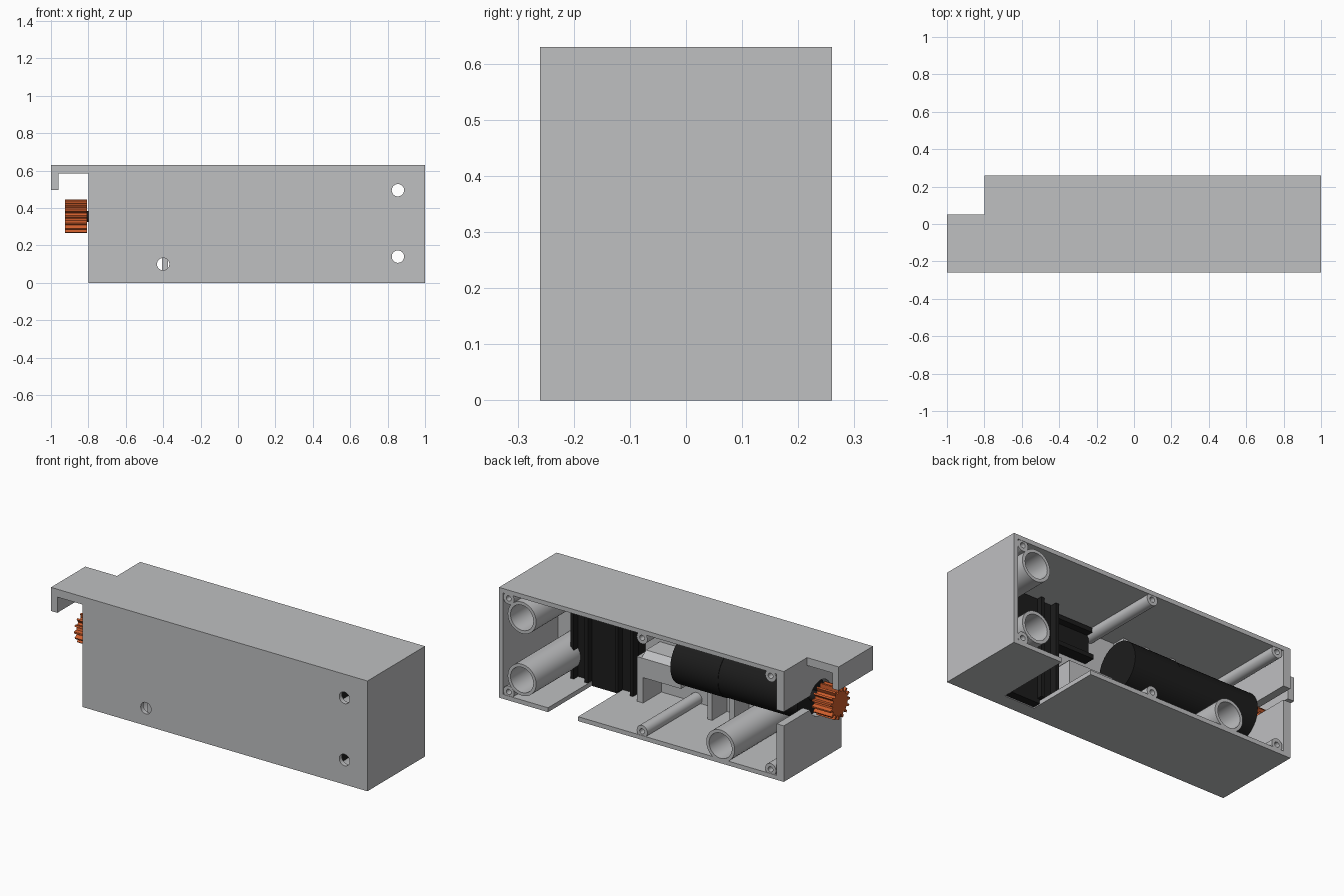
import bpy, bmesh, math
from mathutils import Vector, Matrix

cube = bpy.data.objects.get("Cube")
if cube:
    bpy.data.objects.remove(cube, do_unlink=True)


def material(name, rgb):
    m = bpy.data.materials.new(name)
    m.use_nodes = True
    m.diffuse_color = (*rgb, 1)
    bsdf = m.node_tree.nodes["Principled BSDF"]
    bsdf.inputs["Base Color"].default_value = (*rgb, 1)
    bsdf.inputs["Roughness"].default_value = 0.6
    return m


GREY = material("light grey plastic", (0.52, 0.525, 0.535))
BLACK = material("black plastic", (0.012, 0.012, 0.012))
ORANGE = material("orange gear", (0.62, 0.11, 0.025))


def finish(name, bm, mat, smooth=False):
    bmesh.ops.recalc_face_normals(bm, faces=bm.faces)
    me = bpy.data.meshes.new(name)
    bm.to_mesh(me)
    bm.free()
    ob = bpy.data.objects.new(name, me)
    bpy.context.collection.objects.link(ob)
    me.materials.append(mat)
    if smooth:
        bpy.ops.object.select_all(action="DESELECT")
        ob.select_set(True)
        bpy.context.view_layer.objects.active = ob
        bpy.ops.object.shade_smooth_by_angle(angle=math.radians(35))
    return ob


def box(name, xs, ys, zs, mat=GREY):
    bm = bmesh.new()
    bmesh.ops.create_cube(bm, size=1)
    for v in bm.verts:
        v.co = Vector([(r[0] + r[1]) / 2 + c * (r[1] - r[0])
                       for c, r in zip(v.co, (xs, ys, zs))])
    return finish(name, bm, mat)


def prism(name, outline, xs, mat=GREY):
    """Extrude a (y, z) outline along x."""
    bm = bmesh.new()
    face = bm.faces.new([bm.verts.new((xs[0], y, z)) for y, z in outline])
    new = bmesh.ops.extrude_face_region(bm, geom=[face])["geom"]
    bmesh.ops.translate(bm, vec=(xs[1] - xs[0], 0, 0),
                        verts=[g for g in new if isinstance(g, bmesh.types.BMVert)])
    return finish(name, bm, mat)


def lathe(name, profile, origin, axis, mat=GREY, sides=40):
    """Revolve a closed (radius, distance) profile about the x or y axis."""
    bm = bmesh.new()
    rings = []
    for i in range(sides):
        a = math.tau * i / sides
        ring = []
        for r, t in profile:
            u, v = r * math.cos(a), r * math.sin(a)
            co = (t, u, v) if axis == "x" else (u, t, v)
            ring.append(bm.verts.new(Vector(co) + Vector(origin)))
        rings.append(ring)
    n = len(profile)
    for i in range(sides):
        a, b = rings[i], rings[(i + 1) % sides]
        for j in range(n):
            k = (j + 1) % n
            if profile[j][0] or profile[k][0]:
                bm.faces.new((a[j], a[k], b[k], b[j]))
    bmesh.ops.remove_doubles(bm, verts=bm.verts, dist=1e-5)
    return finish(name, bm, mat, True)


def rod(name, r, start, end, origin, axis, mat=GREY):
    return lathe(name, [(0, start), (r, start), (r, end), (0, end)], origin, axis, mat)


def cut(target, cutter):
    cutter.hide_render = True
    mod = target.modifiers.new("cut", "BOOLEAN")
    mod.operation = "DIFFERENCE"
    mod.solver = "EXACT"
    mod.object = cutter
    bpy.ops.object.select_all(action="DESELECT")
    target.select_set(True)
    bpy.context.view_layer.objects.active = target
    bpy.ops.object.modifier_apply(modifier=mod.name)
    bpy.data.objects.remove(cutter, do_unlink=True)


TOP, BACK, FRONT, INNER = 0.63, 0.26, -0.26, -0.235
AXIS_Y, AXIS_Z = -0.07, 0.355
TUBES = [(-0.4, 0.1), (0.855, 0.495), (0.855, 0.14)]

# Open-backed case
case = box("case", (-0.8, 1), (FRONT, BACK), (0, TOP))
cut(case, box("cavity", (-0.755, 0.975), (INNER, 0.4), (0.025, 0.605)))
cut(case, box("floor_notch", (0.5, 0.69), (-0.18, 0.4), (-0.1, 0.1)))
cut(case, box("shaft_slot", (-0.9, -0.72), (AXIS_Y, 0.4), (0.32, 0.4)))
cut(case, rod("gear_opening", 0.1, -0.9, -0.72, (0, AXIS_Y, AXIS_Z), "x"))
for x, z in TUBES:
    cut(case, rod("bolt_hole", 0.033, -0.4, -0.2, (x, 0, z), "y"))

# Hooked tab beside the gear
prism_tab = box("hook_tab", (-1, -0.79), (FRONT, 0.05), (0.585, TOP))
box("hook_lip", (-1, -0.96), (FRONT, 0.05), (0.495, 0.59))

# Wide bolt tubes
for x, z in TUBES:
    lathe("bolt_tube", [(0.072, -0.24), (0.09, -0.24), (0.09, BACK), (0.072, BACK)],
          (x, 0, z), "y")

# Narrow screw posts with blind holes
for x in (-0.715, 0.097, 0.94):
    for z in (0.048, 0.582):
        lathe("screw_post", [(0, -0.24), (0.034, -0.24), (0.034, BACK - 0.002),
                             (0.015, BACK - 0.002), (0.015, 0.1), (0, 0.1)],
              (x, 0, z), "y", sides=24)

# Motor, its shaft and collar
rod("motor_body", 0.14, -0.25, 0.05, (0, AXIS_Y, AXIS_Z), "x", BLACK)
rod("motor_gearbox", 0.137, -0.75, -0.25, (0, AXIS_Y, AXIS_Z), "x", BLACK)
rod("motor_shaft", 0.03, -0.9, -0.74, (0, AXIS_Y, AXIS_Z), "x", BLACK)

# Toothed pinion
TEETH = 15
outline = []
for i in range(TEETH):
    for step, r in ((0, 0.066), (0.28, 0.068), (0.42, 0.09), (0.68, 0.09), (0.82, 0.068)):
        a = math.tau * (i + step) / TEETH
        outline.append((AXIS_Y + r * math.cos(a), AXIS_Z + r * math.sin(a)))
prism("pinion", outline, (-0.925, -0.808), ORANGE)

# Motor supports on the front wall
for x in (-0.08, -0.22, -0.39):
    box("upper_rib", (x - 0.015, x + 0.015), (-0.24, -0.16), (0.4, 0.61))
    box("lower_rib", (x - 0.015, x + 0.015), (-0.24, -0.1), (0.02, 0.27))
box("end_rib", (0.32, 0.36), (-0.24, -0.07), (0.02, 0.28))
prism("motor_stop", [(-0.24, 0.17), (-0.07, 0.17), (-0.07, 0.28), (-0.11, 0.31),
                     (-0.24, 0.31)], (0.08, 0.33))

# Black ridged sliding block over the floor notch
box("slide_block", (0.42, 0.8), (-0.238, -0.14), (0.027, 0.604), BLACK)
box("slide_core", (0.505, 0.685), (-0.176, -0.13), (0.002, 0.6), BLACK)
for x in (0.415, 0.51, 0.7, 0.79):
    box("slide_ridge", (x - 0.01, x + 0.01), (-0.15, -0.1), (0.027, 0.6), BLACK)

# Black channel rail running towards the motor
box("rail_web", (0.12, 0.42), (-0.238, -0.21), (0.42, 0.6), BLACK)
for z in (0.42, 0.57):
    box("rail_flange", (0.12, 0.42), (-0.238, -0.17), (z, z + 0.025), BLACK)
